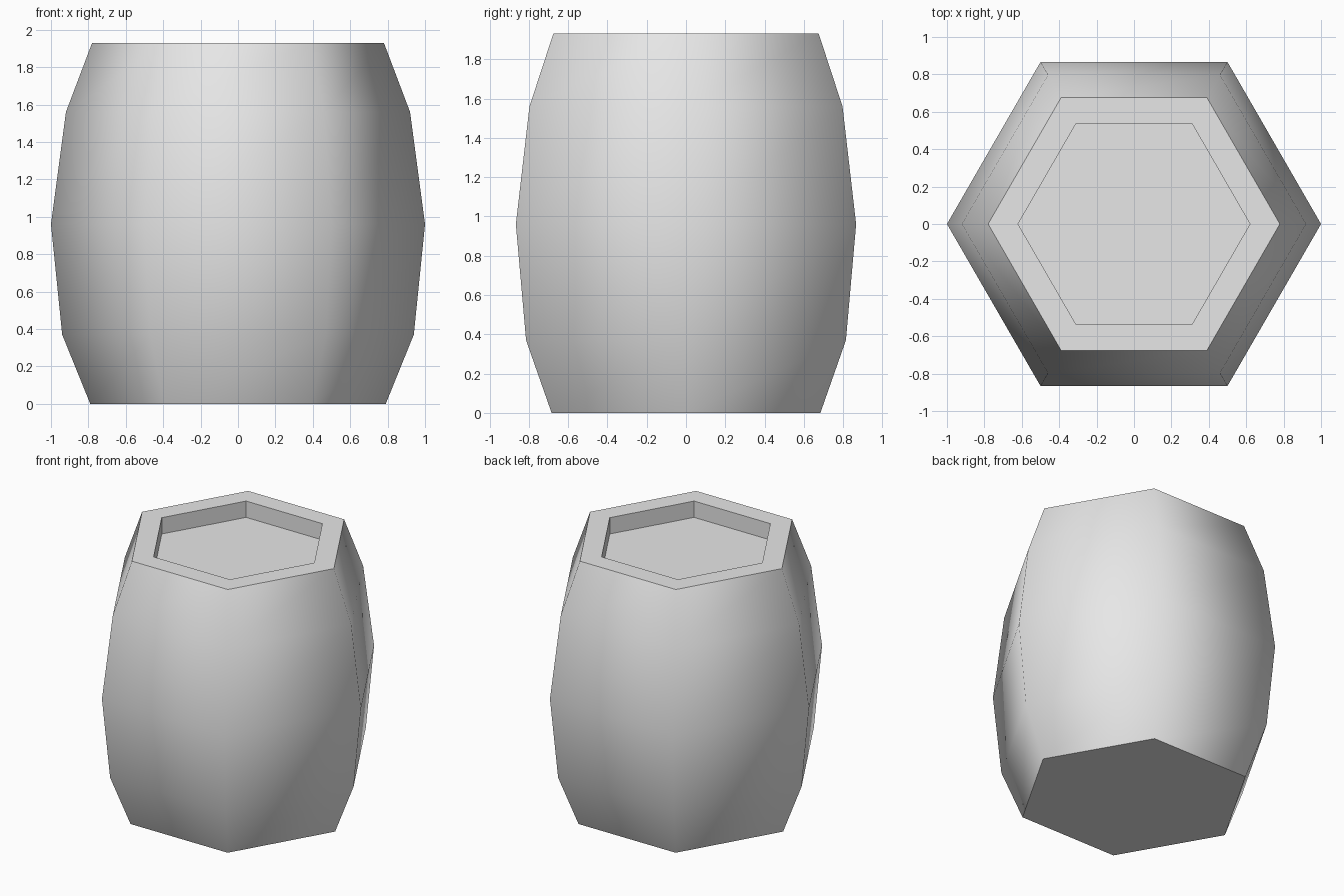
import bpy
import bmesh
import math

cube = bpy.data.objects.get("Cube")
if cube:
    bpy.data.objects.remove(cube, do_unlink=True)

SIDES = 6
# Outer staves: radius, height from foot to rim
OUTER = [(0.79, 0), (0.94, 0.37), (1.0, 0.96), (0.92, 1.56), (0.78, 1.93)]
# Recessed lid: inner rim, then sunken floor
LID = [(0.62, 1.93), (0.62, 1.81)]

grey = bpy.data.materials.new("plain_grey")
grey.use_nodes = True
colour = (0.8, 0.8, 0.8, 1)
grey.diffuse_color = colour
grey.node_tree.nodes["Principled BSDF"].inputs["Base Color"].default_value = colour


def ring(bm, radius, z):
    """Six-sided ring with corners on the x axis."""
    angles = [math.tau * i / SIDES for i in range(SIDES)]
    return [bm.verts.new((radius * math.cos(a), radius * math.sin(a), z)) for a in angles]


bm = bmesh.new()
rings = [ring(bm, r, z) for r, z in OUTER + LID]

# Walls between neighbouring rings; only the outer staves are smooth
for level, (low, high) in enumerate(zip(rings, rings[1:])):
    for i in range(SIDES):
        j = (i + 1) % SIDES
        face = bm.faces.new((low[i], low[j], high[j], high[i]))
        face.smooth = level < len(OUTER) - 1

# Base and sunken lid floor
bm.faces.new(rings[0][::-1])
bm.faces.new(rings[-1])

# Crisp edges wherever a flat face meets another face
for edge in bm.edges:
    edge.smooth = all(f.smooth for f in edge.link_faces)

mesh = bpy.data.meshes.new("barrel")
bm.to_mesh(mesh)
bm.free()
mesh.materials.append(grey)
barrel = bpy.data.objects.new("barrel", mesh)
bpy.context.collection.objects.link(barrel)
